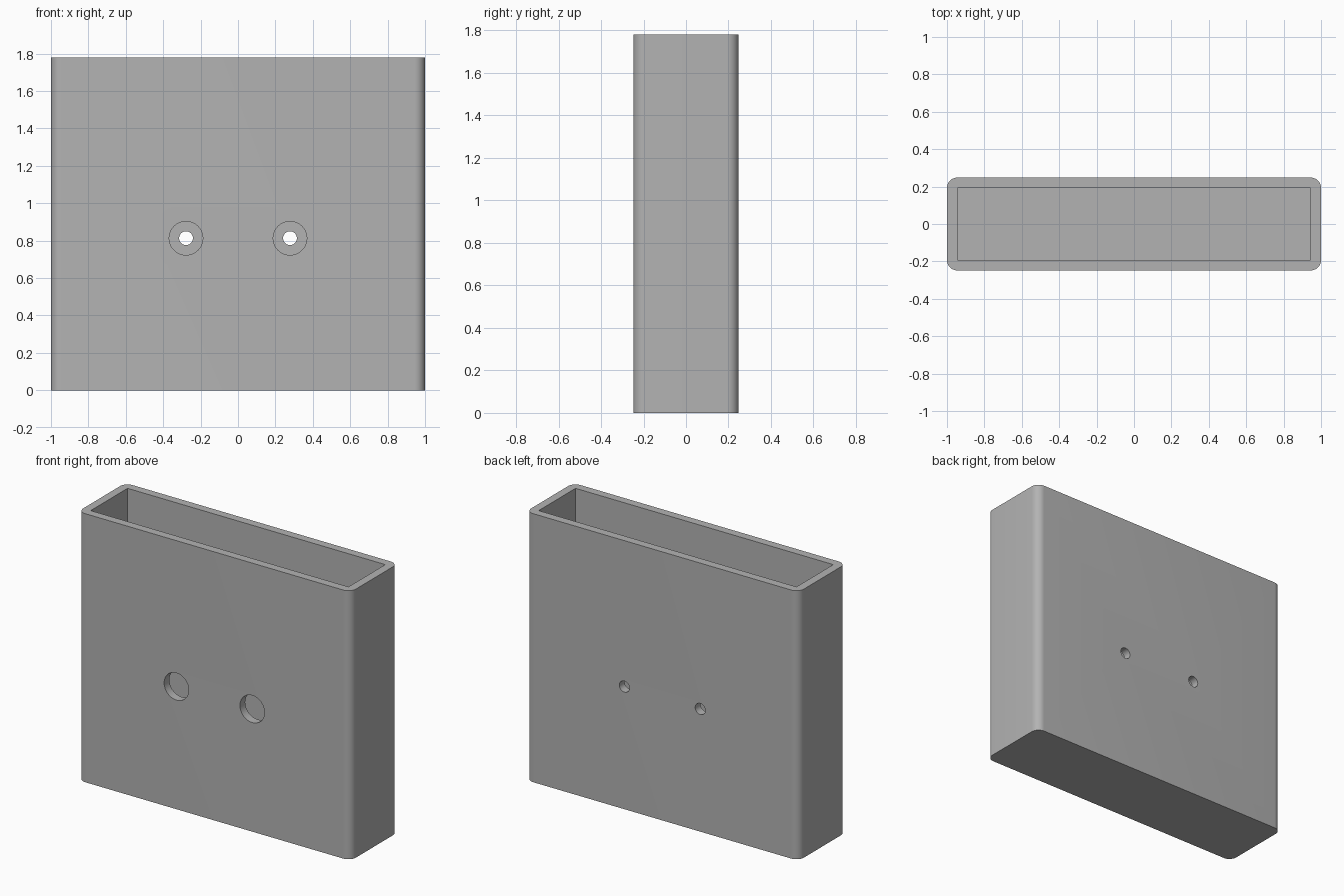
import bpy, bmesh
from math import radians
from mathutils import Matrix, Vector

default = bpy.data.objects.get("Cube")
if default:
    bpy.data.objects.remove(default, do_unlink=True)

WIDTH, DEPTH, HEIGHT = 2.0, 0.496, 1.78
WALL = 0.055
HOLE_X, HOLE_Z = 0.278, 0.813

grey = bpy.data.materials.new("plain grey")
grey.use_nodes = True
colour = (0.45, 0.45, 0.45, 1)
grey.diffuse_color = colour
grey.node_tree.nodes["Principled BSDF"].inputs["Base Color"].default_value = colour


def make_object(name, bm):
    mesh = bpy.data.meshes.new(name)
    bm.to_mesh(mesh)
    bm.free()
    mesh.materials.append(grey)
    obj = bpy.data.objects.new(name, mesh)
    bpy.context.collection.objects.link(obj)
    return obj


def box(name, size, bottom, radius=0):
    """Box standing at a given height, with optional rounded upright edges."""
    bm = bmesh.new()
    centre = Vector((0, 0, bottom + size[2] / 2))
    bmesh.ops.create_cube(bm, matrix=Matrix.Translation(centre) @ Matrix.Diagonal((*size, 1)))
    if radius:
        upright = [e for e in bm.edges
                   if abs(e.verts[0].co.z - e.verts[1].co.z) > size[2] / 2]
        bmesh.ops.bevel(bm, geom=upright, offset=radius, segments=10,
                        profile=0.5, affect='EDGES')
    return make_object(name, bm)


def drill(name, x, y, radius):
    """Cylinder along y that passes through one wall."""
    bm = bmesh.new()
    place = Matrix.Translation((x, y, HOLE_Z)) @ Matrix.Rotation(radians(90), 4, 'X')
    bmesh.ops.create_cone(bm, cap_ends=True, segments=48, radius1=radius,
                          radius2=radius, depth=WALL * 3, matrix=place)
    return make_object(name, bm)


# Outer case with rounded upright corners
case = box("open_case", (WIDTH, DEPTH, HEIGHT), 0, WALL)

# Square-cornered pocket, wide front access holes, narrow rear screw holes
cutters = [box("pocket_cutter", (WIDTH - 2 * WALL, DEPTH - 2 * WALL, HEIGHT), WALL)]
for side, x in (("left", HOLE_X), ("right", -HOLE_X)):
    cutters.append(drill(side + "_access_cutter", x, -DEPTH / 2, 0.09))
    cutters.append(drill(side + "_screw_cutter", x, DEPTH / 2, 0.037))

bpy.ops.object.select_all(action='DESELECT')
bpy.context.view_layer.objects.active = case
case.select_set(True)
for cutter in cutters:
    cutter.hide_render = True
    cut = case.modifiers.new(cutter.name, 'BOOLEAN')
    cut.operation = 'DIFFERENCE'
    cut.solver = 'EXACT'
    cut.object = cutter
    bpy.ops.object.modifier_apply(modifier=cut.name)
    bpy.data.objects.remove(cutter, do_unlink=True)

bpy.ops.object.shade_smooth_by_angle(angle=radians(30))
